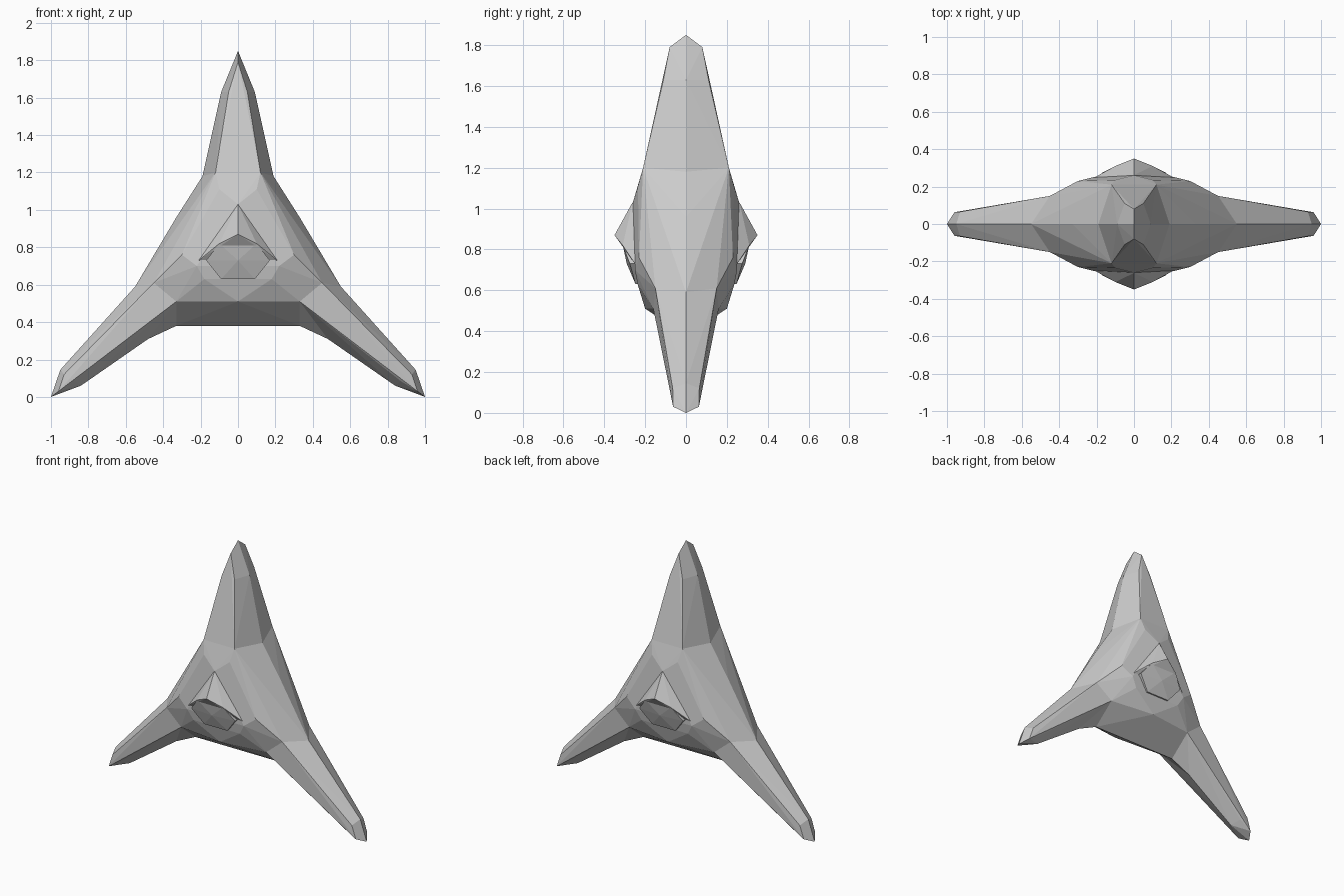
import bpy, bmesh

if "Cube" in bpy.data.objects:
    bpy.data.objects.remove(bpy.data.objects["Cube"])


def hull(name, points, side=0):
    """Convex faceted block, mirrored front/back; side=0 also mirrors left/right."""
    bm = bmesh.new()
    sides = (1, -1) if side == 0 else (side,)
    for p in {(x * s, y * f, z) for x, y, z in points for s in sides for f in (1, -1)}:
        bm.verts.new(p)
    res = bmesh.ops.convex_hull(bm, input=bm.verts)
    junk = {g for g in res["geom_interior"] + res["geom_unused"]
            if isinstance(g, bmesh.types.BMVert)}
    bmesh.ops.delete(bm, geom=list(junk), context="VERTS")
    bmesh.ops.recalc_face_normals(bm, faces=bm.faces)
    me = bpy.data.meshes.new(name)
    bm.to_mesh(me)
    bm.free()
    ob = bpy.data.objects.new(name, me)
    bpy.context.collection.objects.link(ob)
    return ob


# shared joint points (x, y depth, z)
arm_root = [(.19, 0, 1.18), (.12, .21, 1.2)]
leg_top = [(.55, 0, .59), (.45, .15, .61)]
leg_low = (.33, .16, .51)
leg_under = (.48, 0, .31)
core = (.25, 0, .5)

# central body with raised faceted plateau front and back
body = hull("star_body", arm_root + leg_top + [
    leg_low, (.33, 0, .96), (.10, .235, 1.11), (.30, .23, .76),
    (.33, .19, .615), (.22, .25, .70), (.18, .237, .63), (0, .26, 1.03),
    (0, .20, .51), (.33, 0, .38)])

# upper arm
parts = [hull("upper_arm", arm_root + [
    (.09, 0, 1.63), (.05, .11, 1.63), (0, .08, 1.79), (0, 0, 1.85), (0, 0, .9)])]

# left and right legs, each with a short root wedge
for s in (1, -1):
    parts.append(hull("leg_root", leg_top + [leg_low, leg_under, core, (.33, 0, .38)], s))
    parts.append(hull("leg", leg_top + [
        leg_low, leg_under, core, (.95, 0, .145), (.93, .065, .12),
        (.96, .063, .03), (.87, .065, .085), (.84, 0, .06), (1, 0, 0)], s))

# hooded triangular nose and the belly beneath it
parts.append(hull("nose_hood", [
    (0, .262, 1.03), (.21, .25, .73), (0, .35, .87), (.10, .31, .82)]))
parts.append(hull("nose_belly", [
    (.10, .309, .82), (.17, .275, .73), (0, .29, .73), (.09, .247, .63)]))

# fuse everything into one shell
for p in parts:
    m = body.modifiers.new(p.name, "BOOLEAN")
    m.operation = "UNION"
    m.solver = "EXACT"
    m.object = p
bpy.context.view_layer.update()
deps = bpy.context.evaluated_depsgraph_get()
body.data = bpy.data.meshes.new_from_object(body.evaluated_get(deps))
body.modifiers.clear()
for p in parts:
    bpy.data.objects.remove(p)
